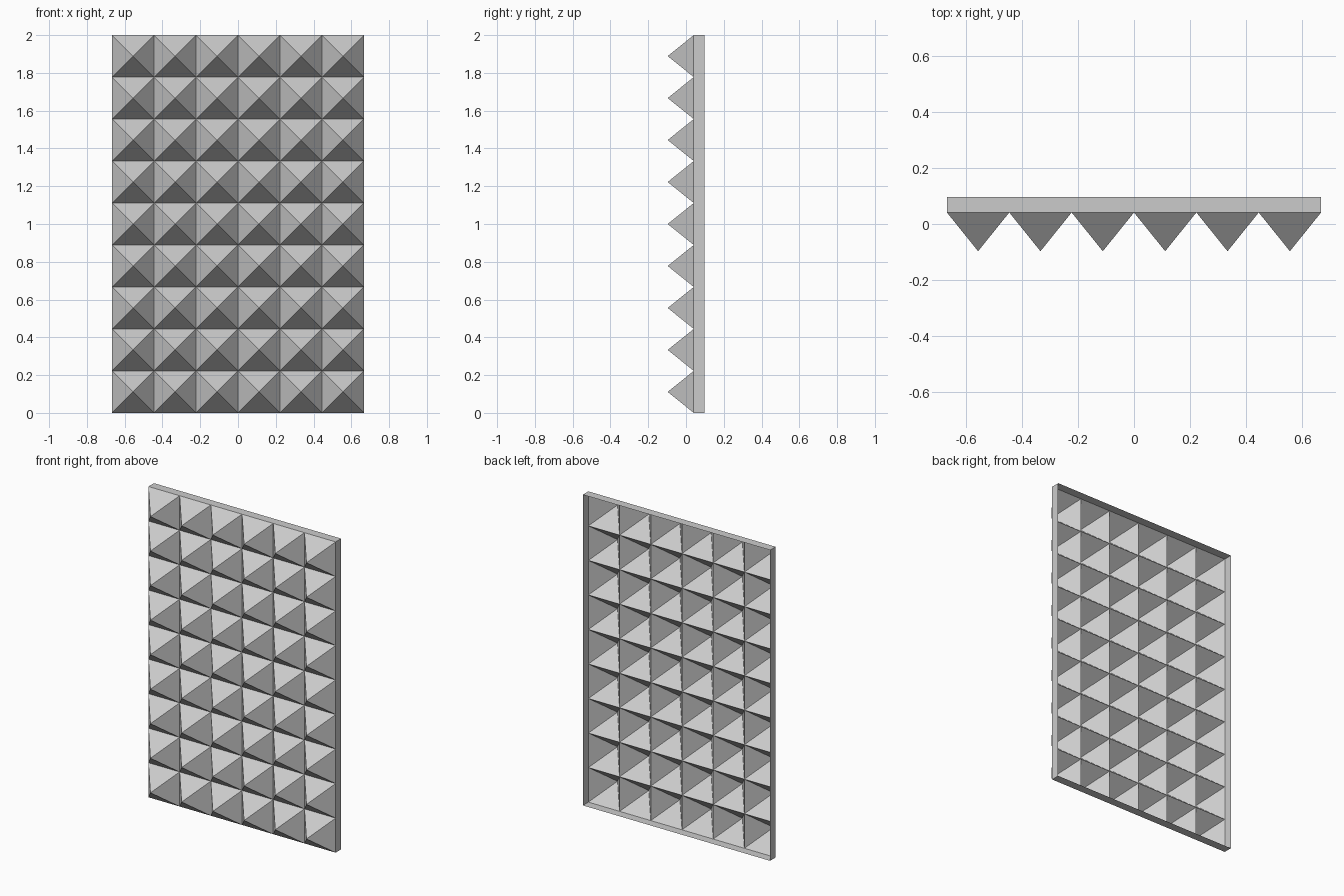
import bpy
import bmesh
from math import radians
from mathutils import Matrix, Vector

cube = bpy.data.objects.get("Cube")
if cube:
    bpy.data.objects.remove(cube, do_unlink=True)

COLUMNS, ROWS = 6, 9
HEIGHT = 2.0
WIDTH = HEIGHT * COLUMNS / ROWS
BASE_Y = 0.041       # plane where the pyramids meet
SPIKE = 0.138        # pyramid height
RIM = 0.056          # depth of the rim behind the pyramids


def make_material(name, rgb):
    mat = bpy.data.materials.new(name)
    mat.use_nodes = True
    mat.diffuse_color = (*rgb, 1)
    mat.node_tree.nodes["Principled BSDF"].inputs["Base Color"].default_value = (*rgb, 1)
    return mat


def make_object(name, bm, mat):
    mesh = bpy.data.meshes.new(name)
    bm.to_mesh(mesh)
    bm.free()
    mesh.materials.append(mat)
    obj = bpy.data.objects.new(name, mesh)
    bpy.context.collection.objects.link(obj)
    return obj


grey = make_material("light grey", (0.6, 0.6, 0.6))

# Upright grid of square cells facing the front
bm = bmesh.new()
placement = (Matrix.Translation((0, BASE_Y, HEIGHT / 2))
             @ Matrix.Rotation(radians(90), 4, "X")
             @ Matrix.Diagonal((WIDTH / 2, HEIGHT / 2, 1, 1)))
bmesh.ops.create_grid(bm, x_segments=COLUMNS, y_segments=ROWS, size=1, matrix=placement)
border = [e for e in bm.edges if e.is_boundary]

# Hollow pyramid raised from every cell
tips = bmesh.ops.poke(bm, faces=bm.faces[:])["verts"]
bmesh.ops.translate(bm, verts=tips, vec=Vector((0, -SPIKE, 0)))

# Thin rim running back from the border, open behind
rim = bmesh.ops.extrude_edge_only(bm, edges=border)["geom"]
rim_verts = [g for g in rim if isinstance(g, bmesh.types.BMVert)]
bmesh.ops.translate(bm, verts=rim_verts, vec=Vector((0, RIM, 0)))
bmesh.ops.recalc_face_normals(bm, faces=bm.faces[:])

# Make sure the shell faces outward, with the pyramids toward the front
bm.normal_update()
if sum(f.normal.y * f.calc_area() for f in bm.faces) > 0:
    bmesh.ops.reverse_faces(bm, faces=bm.faces[:])

make_object("pyramid_panel", bm, grey)
